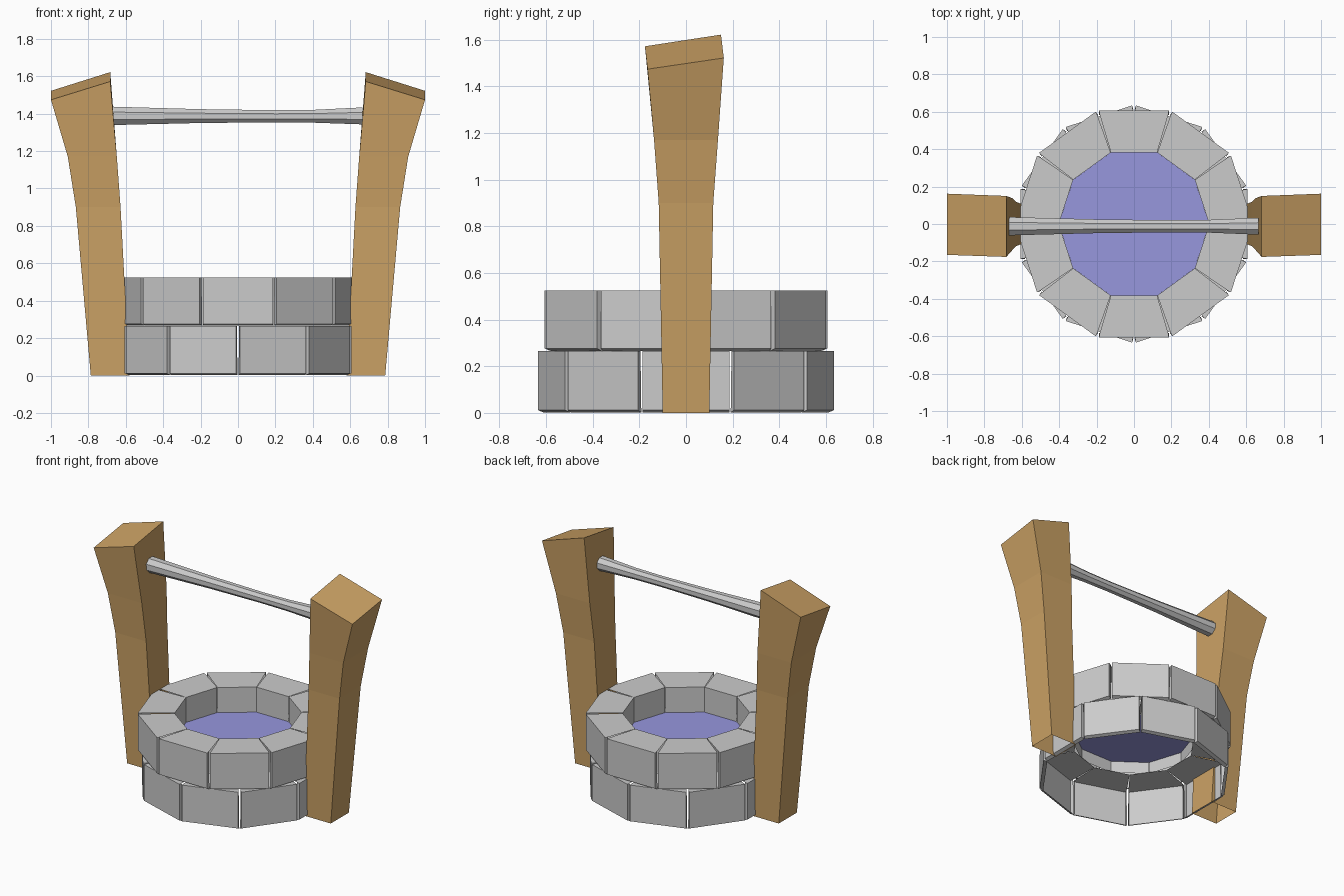
import bpy, math

if "Cube" in bpy.data.objects:
    bpy.data.objects.remove(bpy.data.objects["Cube"])


def material(name, color):
    m = bpy.data.materials.new(name)
    m.diffuse_color = (*color, 1)
    m.use_nodes = True
    m.node_tree.nodes["Principled BSDF"].inputs["Base Color"].default_value = m.diffuse_color
    return m


STONE = material("grey_stone", (0.6, 0.6, 0.6))
WOOD = material("tan_wood", (0.6, 0.36, 0.13))
WATER = material("violet_water", (0.31, 0.31, 0.73))


def build(name, verts, faces, mat):
    me = bpy.data.meshes.new(name)
    me.from_pydata(verts, [], faces)
    me.materials.append(mat)
    me.update()
    ob = bpy.data.objects.new(name, me)
    bpy.context.collection.objects.link(ob)
    return ob


def polar(r, deg, z):
    a = math.radians(deg)
    return (r * math.cos(a), r * math.sin(a), z)


def stone_ring(name, z0, z1, first_angle, inner_wall):
    """Ten wedge stones: outer panel, top, and folded rims in the joints."""
    verts, faces = [], []
    for i in range(10):
        c = first_angle + 36 * i
        n = len(verts)
        verts += [
            # outer panel
            polar(0.634, c - 17.1, z0 + 0.01), polar(0.634, c + 17.1, z0 + 0.01),
            polar(0.634, c + 17.1, z1), polar(0.634, c - 17.1, z1),
            # folded rim
            polar(0.612, c - 17.75, z0), polar(0.612, c + 17.75, z0),
            polar(0.612, c + 17.4, z1), polar(0.612, c - 17.4, z1),
            # inner edge
            polar(0.402, c - 17.9, z1), polar(0.402, c + 17.9, z1),
            polar(0.402, c - 17.9, z0), polar(0.402, c + 17.9, z0)]
        f = [(0, 1, 2, 3), (4, 5, 1, 0), (1, 5, 6, 2), (4, 0, 3, 7),
             (3, 2, 6, 9, 8, 7)]
        if inner_wall:
            f.append((11, 10, 8, 9))
        faces += [tuple(n + k for k in q) for q in f]
    return build(name, verts, faces, STONE)


# Stone rings; the lower one is turned by half a stone and open inside
stone_ring("lower_stone_ring", 0.002, 0.265, 0, False)
stone_ring("upper_stone_ring", 0.266, 0.525, 18, True)

# Water surface
build("water", [polar(0.402, 36 * i, 0.35) for i in range(10)],
      [tuple(range(10))], WATER)


# Flared posts: rings of (inner front, outer front, outer back, inner back)
def post(name, side):
    verts = []
    for z, xi, xo, y in ((0, 0.58, 0.787, 0.1), (0.9, 0.628, 0.867, 0.117),
                         (1.17, 0.648, 0.91, 0.137)):
        verts += [(xi, -y, z), (xo, -y, z), (xo, y, z), (xi, y, z)]
    verts += [(0.683, -0.176, 1.572), (1.0, -0.165, 1.474),
              (1.0, 0.162, 1.522), (0.683, 0.15, 1.622)]
    faces = [(4 * s + k, 4 * s + (k + 1) % 4,
              4 * s + 4 + (k + 1) % 4, 4 * s + 4 + k)
             for s in range(3) for k in range(4)]
    faces.append((12, 13, 14, 15))
    if side < 0:
        faces = [f[::-1] for f in faces]
    return build(name, [(side * x, y, z) for x, y, z in verts], faces, WOOD)


post("right_post", 1)
post("left_post", -1)

# Crossbar, slightly waisted, eight sides
N = 8
sections = ((-0.667, 0.053, 1.388), (-0.2, 0.04, 1.387), (0.2, 0.035, 1.386),
            (0.4, 0.037, 1.386), (0.665, 0.049, 1.388))
verts, faces = [], []
for x, r, z in sections:
    for k in range(N):
        a = 2 * math.pi * (k + 0.5) / N
        verts.append((x, -0.012 + r * math.cos(a), z + r * math.sin(a)))
for s in range(len(sections) - 1):
    for k in range(N):
        j = (k + 1) % N
        faces.append((N * s + k, N * s + j, N * s + N + j, N * s + N + k)[::-1])
faces.append(tuple(range(N))[::-1])
faces.append(tuple(range(N * (len(sections) - 1), N * len(sections))))
build("crossbar", verts, faces, STONE)
